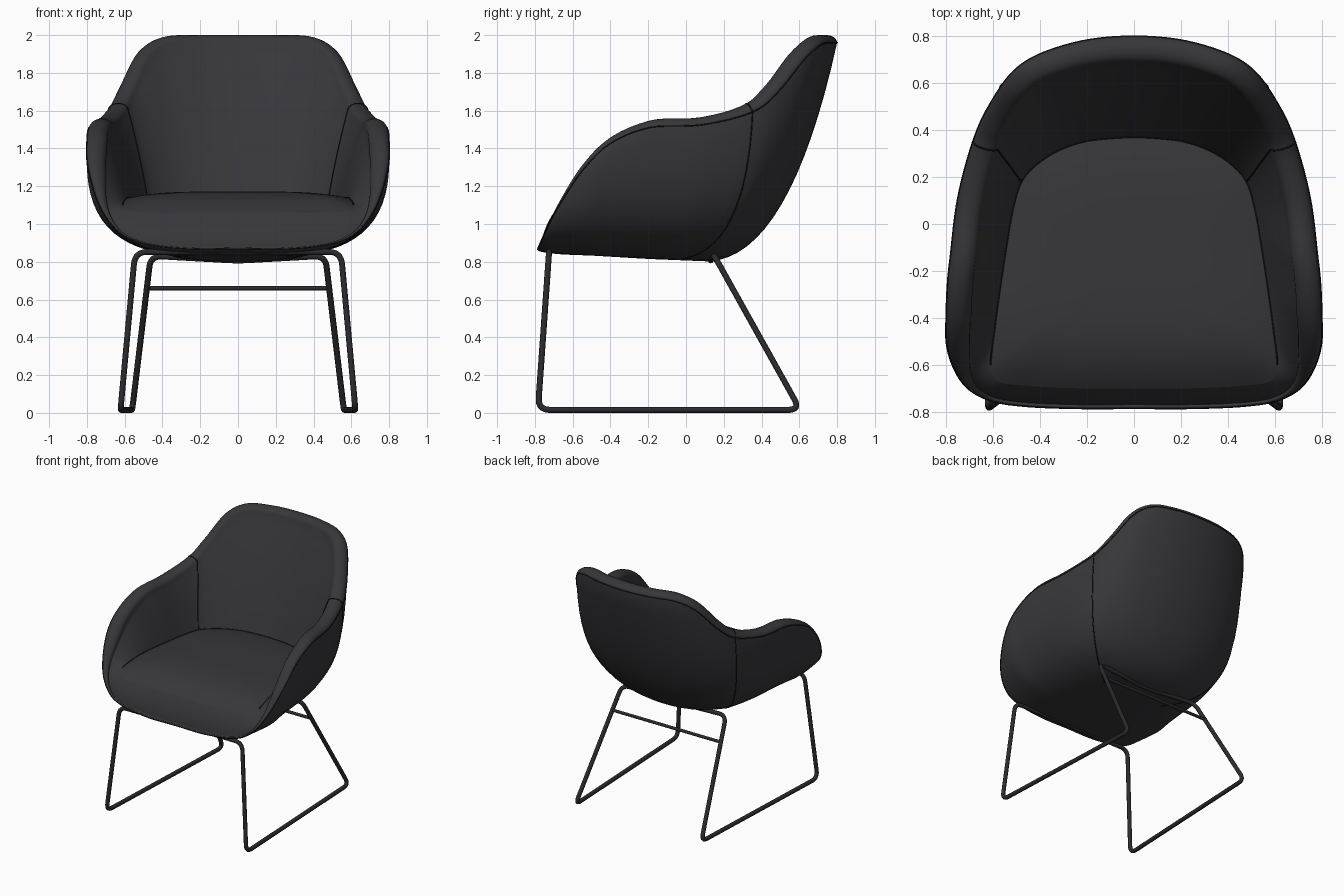
import bpy
import bmesh
import math
from mathutils import Vector

if "Cube" in bpy.data.objects:
    bpy.data.objects.remove(bpy.data.objects["Cube"])


def material(name, rgb, rough):
    mat = bpy.data.materials.new(name)
    mat.use_nodes = True
    mat.diffuse_color = (*rgb, 1)
    bsdf = mat.node_tree.nodes["Principled BSDF"]
    bsdf.inputs["Base Color"].default_value = (*rgb, 1)
    bsdf.inputs["Roughness"].default_value = rough
    return mat


FABRIC = material("charcoal fabric", (0.038, 0.038, 0.043), 0.8)
METAL = material("dark metal", (0.024, 0.024, 0.027), 0.5)
THREAD = material("black seam", (0.008, 0.008, 0.01), 0.9)

SUB = 6      # stations between key points
SEAM_KEY = 9  # key point where arm and back panels meet

# Rim of the shell and edge of the seat, front centre round to back centre
RIM = [(0, -.785, .875), (.25, -.785, .875), (.48, -.775, .90), (.62, -.75, .96),
       (.72, -.69, 1.10), (.775, -.57, 1.31), (.788, -.42, 1.46), (.785, -.2, 1.55),
       (.755, .08, 1.565), (.695, .34, 1.63), (.645, .47, 1.73), (.55, .62, 1.91),
       (.42, .715, 1.99), (.22, .78, 2.0), (0, .80, 2.0)]
SEAT = [(0, -.70, 1.06), (.25, -.70, 1.06), (.45, -.69, 1.06), (.58, -.67, 1.07),
        (.61, -.60, 1.10), (.595, -.45, 1.13), (.575, -.3, 1.14), (.545, -.1, 1.14),
        (.515, .07, 1.14), (.48, .18, 1.14), (.42, .25, 1.14), (.33, .31, 1.14),
        (.22, .35, 1.14), (.11, .365, 1.14), (0, .37, 1.14)]


def closed_loop(half):
    """Mirror a half outline and smooth it with a closed spline."""
    keys = [Vector(p) for p in half]
    keys += [Vector((-p.x, p.y, p.z)) for p in keys[-2:0:-1]]
    n, out = len(keys), []
    for i in range(n):
        a, b, c, d = (keys[(i + k) % n] for k in (-1, 0, 1, 2))
        for s in range(SUB):
            t = s / SUB
            out.append(0.5 * (2 * b + (c - a) * t + (2 * a - 5 * b + 4 * c - d) * t * t
                              + (3 * b - a - 3 * c + d) * t ** 3))
    return out


def bezier(a, b, c, n):
    ts = [i / n for i in range(n + 1)]
    return [a * (1 - t) ** 2 + b * 2 * t * (1 - t) + c * t * t for t in ts]


def loft(name, columns, tip):
    """Skin closed stations; tip closes the first or the last ring."""
    bm = bmesh.new()
    grid = [[bm.verts.new(p) for p in col] for col in columns]
    for j, col in enumerate(grid):
        nxt = grid[(j + 1) % len(grid)]
        for i in range(len(col) - 1):
            bm.faces.new((col[i], nxt[i], nxt[i + 1], col[i + 1]))
    if tip == "first":
        bm.faces.new([col[0] for col in reversed(grid)])
    else:
        bm.faces.new([col[-1] for col in grid])
    mesh = bpy.data.meshes.new(name)
    bm.to_mesh(mesh)
    bm.free()
    for face in mesh.polygons:
        face.use_smooth = True
    mesh.materials.append(FABRIC)
    obj = bpy.data.objects.new(name, mesh)
    bpy.context.collection.objects.link(obj)


def tube(name, points, radius, mat, cyclic=False, sides=3):
    curve = bpy.data.curves.new(name, "CURVE")
    curve.dimensions = "3D"
    curve.bevel_depth = radius
    curve.bevel_resolution = sides
    curve.use_fill_caps = True
    spline = curve.splines.new("POLY")
    spline.points.add(len(points) - 1)
    for sp, p in zip(spline.points, points):
        sp.co = (*p, 1)
    spline.use_cyclic_u = cyclic
    spline.use_smooth = True
    curve.materials.append(mat)
    bpy.context.collection.objects.link(bpy.data.objects.new(name, curve))


def rounded(points, cut):
    """Replace each corner of a closed path by a short arc."""
    out = []
    for i, p in enumerate(points):
        a = p + (points[i - 1] - p).normalized() * cut
        b = p + (points[(i + 1) % len(points)] - p).normalized() * cut
        out += bezier(a, p, b, 8)
    return out


# Upholstered shell: underside, outer wall, rolled rim and inner wall
rim, edge = closed_loop(RIM), closed_loop(SEAT)
count = len(rim)
outer, inner, shell = [], [], []
for j in range(count):
    r, s = rim[j], edge[j]
    f = min(max((1.4 - r.z) / 0.5, 0), 1)
    f = f * f * (3 - 2 * f)
    along = (rim[(j + 1) % count] - rim[j - 1]).normalized()
    inward = Vector((s.x - r.x, s.y - r.y, 0))
    inward = (inward - along * inward.dot(along)).normalized()
    up = inward.cross(along)
    if up.z < 0:
        up = -up
    width, height = 0.11 - 0.095 * f, 0.04 - 0.032 * f
    start = r - up * height
    end = start + inward * width
    roll = [start + inward * width * (1 - math.cos(a)) / 2 + up * height * math.sin(a)
            for a in (math.pi * k / 10 for k in range(11))]
    # outer wall
    base = Vector((r.x * 0.3, -0.2 + r.y * 0.4, 0.818 - 0.02 * r.y))
    cy = r.y if r.y < 0.3 else 0.3 + (r.y - 0.3) * 0.5
    belly = Vector((r.x * (1.04 - 0.2 * f), cy, 0.832 - 0.01 * r.y))
    wall = bezier(base, belly, start, 16)
    # inner wall, fuller towards the front edge
    k = 0.4 + 0.5 * f
    mid = Vector((s.x + (end.x - s.x) * k, s.y + (end.y - s.y) * k, (s.z + end.z) / 2))
    lining = bezier(end, mid, s, 12)
    centre = Vector((0, -0.2, 0.815))
    floor = [centre.lerp(base, t) for t in (0.1, 0.4, 0.7)]
    outer.append(wall)
    inner.append(roll + lining[1:])
    shell.append(floor + wall + roll[1:] + lining[1:])
loft("upholstered_shell", shell, "first")

# Domed seat cushion
seat = []
for s in edge:
    col = []
    for i in range(13):
        t = 1 - i / 12 * 0.96
        col.append(Vector((s.x * t, -0.15 + (s.y + 0.15) * t,
                           1.172 - (1.172 - s.z) * t ** 4)))
    seat.append(col)
loft("seat_cushion", seat, "last")

# Stitched seams
for side, key in (("left", SEAM_KEY), ("right", 2 * (len(RIM) - 1) - SEAM_KEY)):
    j = key * SUB
    tube(side + "_panel_seam", outer[j][1:] + inner[j], 0.004, THREAD, sides=1)
crease = edge[4 * SUB:count - 4 * SUB + 1]
tube("seat_seam", crease, 0.004, THREAD, sides=1)
tube("rim_seam", [w[-1] for w in outer], 0.004, THREAD, cyclic=True, sides=1)

# Sled frame bent from one tube
half_frame = [(.545, -.725, .852), (.622, -.784, .016), (.56, .605, .016), (.462, .15, .832)]
left = [Vector(p) for p in half_frame]
right = [Vector((-p.x, p.y, p.z)) for p in reversed(left)]
path = left + [Vector((0, 0.13, 0.806))] + right
tube("sled_frame", rounded(path, 0.065), 0.016, METAL, cyclic=True)

# Cross bar between the rear legs
tube("rear_cross_bar", [(-.488, .248, .66), (.488, .248, .66)], 0.012, METAL)
